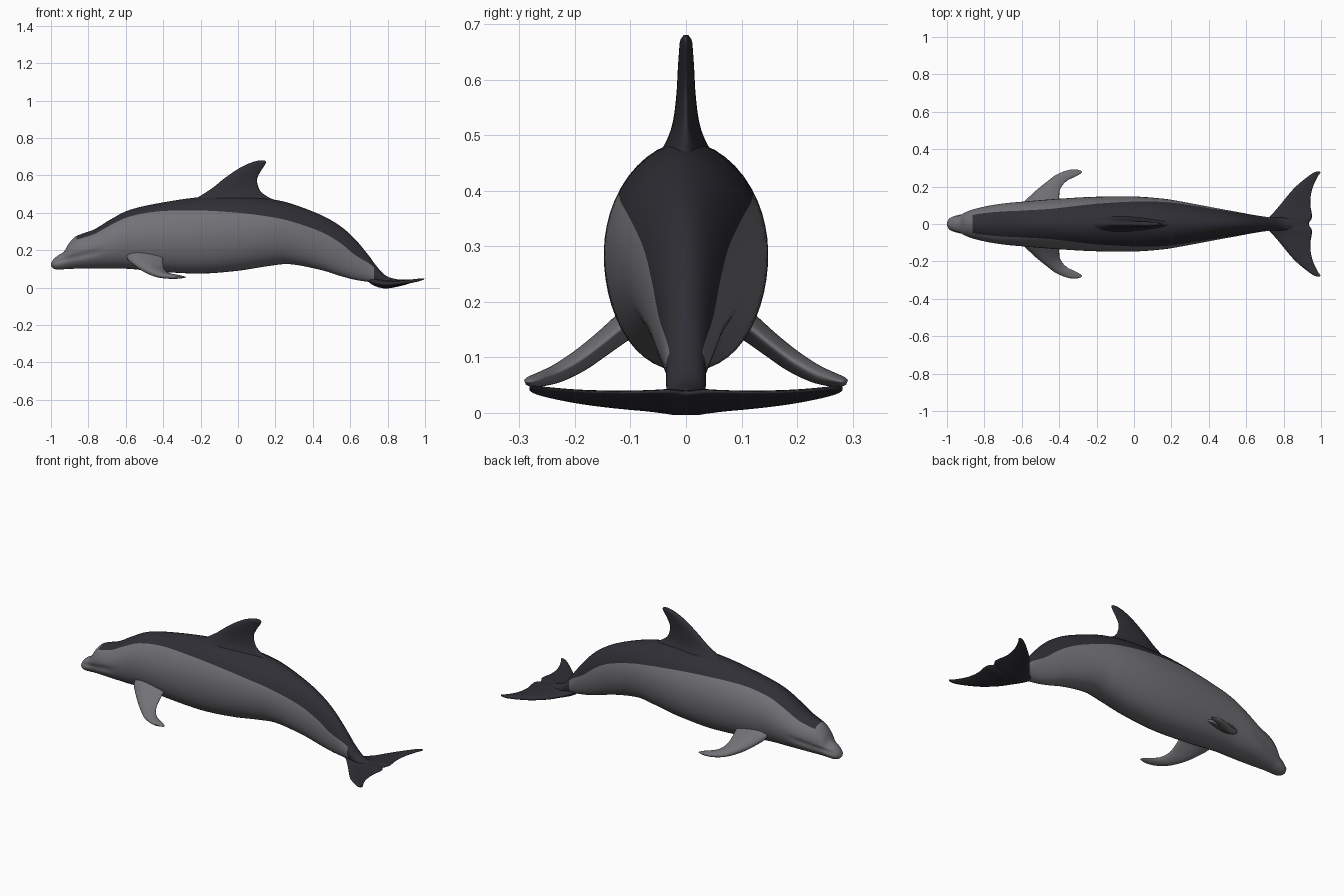
import bpy, bmesh, math
from mathutils import Vector

if "Cube" in bpy.data.objects:
    bpy.data.objects.remove(bpy.data.objects["Cube"])


def material(name, rgb):
    m = bpy.data.materials.new(name)
    m.diffuse_color = (*rgb, 1)
    m.use_nodes = True
    m.node_tree.nodes["Principled BSDF"].inputs["Base Color"].default_value = m.diffuse_color
    return m


DARK = material("dark slate", (0.028, 0.028, 0.036))
GREY = material("mid grey", (0.17, 0.17, 0.185))


def smooth_rows(rows, k):
    """Catmull-Rom subdivision of a list of number tuples."""
    out = []
    n = len(rows)
    for i in range(n - 1):
        a, b, c, d = (rows[max(i - 1, 0)], rows[i], rows[i + 1], rows[min(i + 2, n - 1)])
        for j in range(k):
            t = j / k
            out.append(tuple(
                0.5 * (2 * q + (r - p) * t + (2 * p - 5 * q + 4 * r - s) * t * t
                       + (3 * q - p - 3 * r + s) * t ** 3)
                for p, q, r, s in zip(a, b, c, d)))
    return out + [rows[-1]]


def loft(name, rings, mats, rule=None):
    """Skin closed rings, cap both ends; rule(ring, segment, x) gives the material index."""
    bm = bmesh.new()
    vr = [[bm.verts.new(p) for p in ring] for ring in rings]
    n = len(vr[0])
    for i in range(len(vr) - 1):
        for j in range(n):
            k = (j + 1) % n
            f = bm.faces.new((vr[i][j], vr[i][k], vr[i + 1][k], vr[i + 1][j]))
            if rule:
                f.material_index = rule(j, f.calc_center_median().x)
    for ring, x in ((vr[0], -1), (vr[-1], 1)):
        f = bm.faces.new(ring)
        if rule:
            f.material_index = rule(n // 2, x)
    bmesh.ops.recalc_face_normals(bm, faces=bm.faces)
    for f in bm.faces:
        f.smooth = True
    me = bpy.data.meshes.new(name)
    bm.to_mesh(me)
    bm.free()
    for m in mats:
        me.materials.append(m)
    ob = bpy.data.objects.new(name, me)
    bpy.context.collection.objects.link(ob)
    return ob


def foil(name, rows, place, mat, k=5, n=28):
    """Fin: each row is (span, lead x, trail x, half thickness, centre offset)."""
    rings = []
    for s, lead, trail, t, c in smooth_rows(rows, k):
        ring = []
        for i in range(n):
            a = math.tau * i / n
            x = (lead + trail) / 2 + (trail - lead) / 2 * math.cos(a)
            thick = t * math.sin(a) * (1 - 0.35 * math.cos(a))
            ring.append(Vector(place(x, thick, s, c)))
        rings.append(ring)
    return loft(name, rings, [mat])


# Body: x, top z, belly z, colour line z, half width
BODY = [
    (-1.0, .128, .114, .124, .008), (-.987, .15, .102, .138, .03),
    (-.965, .17, .096, .155, .042), (-.93, .193, .098, .172, .052),
    (-.905, .235, .1, .21, .062), (-.87, .272, .101, .252, .075),
    (-.83, .289, .102, .266, .086), (-.765, .313, .103, .288, .1),
    (-.68, .365, .102, .335, .112), (-.58, .415, .1, .38, .121),
    (-.42, .452, .085, .408, .134), (-.2, .484, .075, .412, .146),
    (0, .488, .09, .4, .147), (.16, .475, .115, .38, .135),
    (.28, .45, .125, .355, .115), (.44, .39, .095, .3, .085),
    (.545, .33, .063, .24, .066), (.625, .26, .042, .175, .051),
    (.7, .17, .03, .13, .039), (.735, .122, .022, .1, .036),
    (.79, .064, .007, .045, .035), (.86, .042, .012, .032, .03),
    (.9, .035, .022, .03, .008)]
UP, LOW = 7, 18
rings = []
for x, zt, zb, zc, w in smooth_rows(BODY, 5):
    mid, r = (zt + zb) / 2, (zt - zb) / 2
    cut = math.asin(max(-.9, min(.95, (zc - mid) / r)))
    top = math.pi / 2
    angs = [top + (cut - top) * i / UP for i in range(UP)]
    angs += [cut + (-top - cut) * i / LOW for i in range(LOW + 1)]
    half = []
    for a in angs:
        z = mid + r * math.sin(a)
        y = w * max(math.cos(a), 0) ** (1.1 if a > 0 else .9)
        # mouth groove fading out behind the beak
        fade = max(0, min(1, (-.7 - x) / .1)) * max(0, min(1, (x + 1) / .03))
        y *= 1 - .12 * fade * math.exp(-((z - .135 - .22 * (x + 1)) / .011) ** 2)
        half.append((x, y, z))
    rings.append(half + [(px, -py, pz) for px, py, pz in half[-2:0:-1]])
COUNT = len(rings[0])


def body_colour(j, x):
    back = j < UP or j >= COUNT - UP
    return 0 if x > .73 or (back and x > -.86) else 1


loft("body", rings, [DARK, GREY], body_colour)

# Dorsal fin with a flared base
foil("dorsal_fin", [
    (.42, -.3, .27, .075, 0), (.46, -.25, .21, .05, 0), (.485, -.21, .16, .036, 0),
    (.51, -.17, .125, .026, 0), (.54, -.127, .108, .02, 0), (.58, -.078, .102, .016, 0),
    (.62, -.022, .12, .014, 0), (.65, .028, .14, .012, 0), (.67, .075, .15, .01, 0),
    (.68, .11, .143, .004, 0)], lambda x, t, s, c: (x, t, s), DARK)

# Tail flukes, one span mirrored about y = 0
FLUKE = [(.03, .715, .95, .02, 0), (.06, .745, .95, .016, 0), (.1, .78, .943, .014, 0),
         (.15, .82, .945, .012, 0), (.2, .865, .957, .01, 0), (.25, .925, .98, .008, 0),
         (.274, .96, .996, .006, 0), (.282, .982, .993, .003, 0)]
span = [(-r[0], *r[1:]) for r in reversed(FLUKE)] + [(0, .68, .934, .022, 0)] + FLUKE


def fluke_z(x):
    return .018 + .029 * max(0, (x - .8) / .2) ** 1.3 + 2.5 * max(0, .8 - x) ** 2


foil("tail_flukes", span, lambda x, t, s, c: (x, s, fluke_z(x) + t), DARK)

# Flippers, left and right
FLIPPER = [(.07, -.59, -.39, .026, .185), (.11, -.592, -.4, .023, .157),
           (.15, -.555, -.4, .02, .125), (.19, -.51, -.393, .018, .095),
           (.23, -.46, -.36, .015, .072), (.26, -.42, -.3, .012, .061),
           (.28, -.375, -.278, .009, .056), (.29, -.34, -.3, .004, .055)]
for side, name in ((-1, "right_flipper"), (1, "left_flipper")):
    foil(name, FLIPPER, lambda x, t, s, c: (x, side * (s + .4 * t), c + t), GREY)
